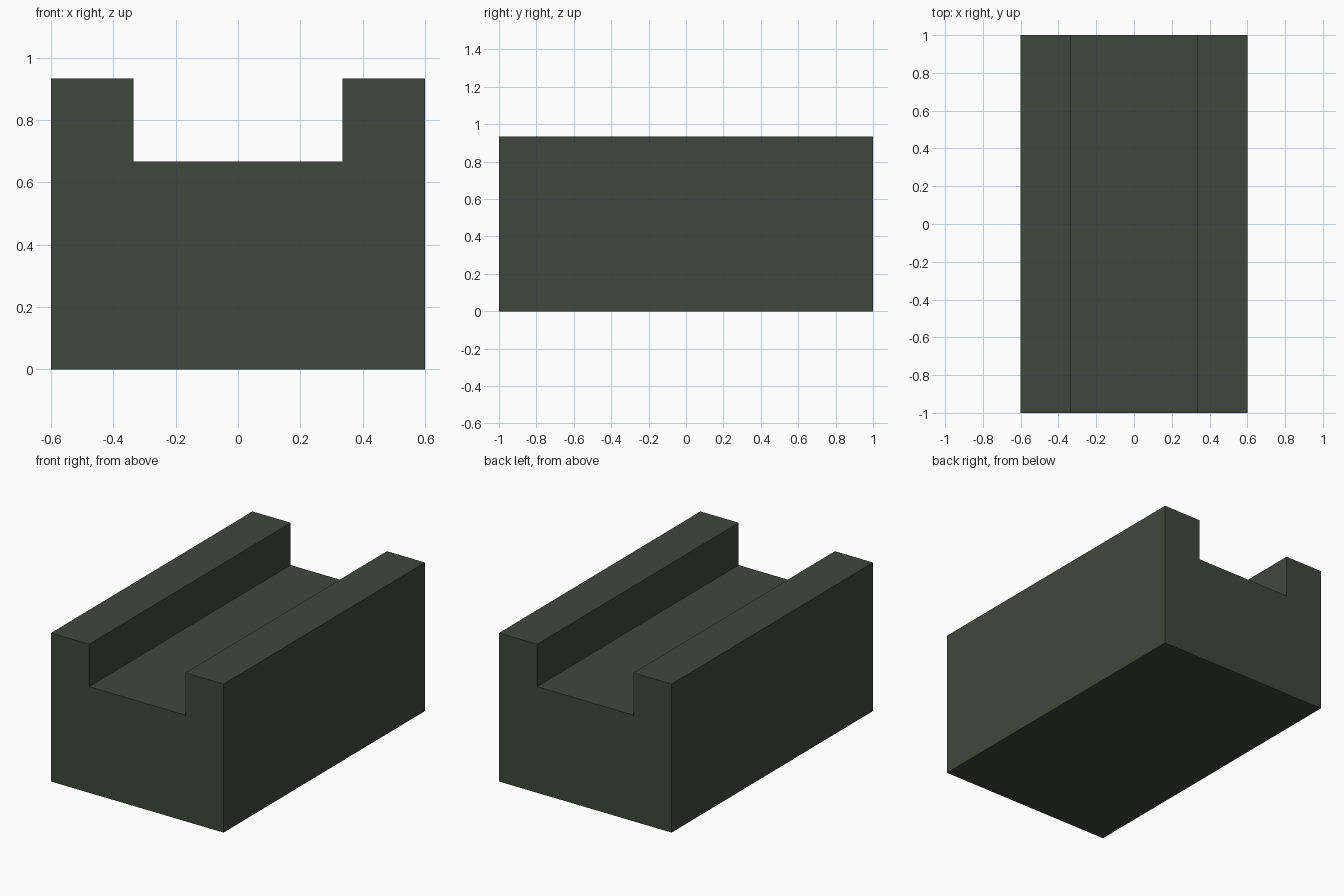
import bpy
import bmesh

if "Cube" in bpy.data.objects:
    bpy.data.objects.remove(bpy.data.objects["Cube"], do_unlink=True)

HALF_WIDTH, HALF_LENGTH, HEIGHT = 0.6, 1.0, 0.933
CHANNEL_HALF, CHANNEL_FLOOR = 0.335, 0.667

# Dark grey-green material
colour = (0.053, 0.062, 0.049, 1.0)
mat = bpy.data.materials.new("dark grey green")
mat.use_nodes = True
mat.diffuse_color = colour
mat.node_tree.nodes["Principled BSDF"].inputs["Base Color"].default_value = colour

# Right half of the U-shaped section, mirrored to close the outline
half = [(HALF_WIDTH, 0), (HALF_WIDTH, HEIGHT),
        (CHANNEL_HALF, HEIGHT), (CHANNEL_HALF, CHANNEL_FLOOR)]
profile = half + [(-x, z) for x, z in reversed(half)]

# Channel block: the section extruded from front to back
bm = bmesh.new()
front = bm.faces.new([bm.verts.new((x, -HALF_LENGTH, z)) for x, z in profile])
back = bmesh.ops.extrude_face_region(bm, geom=[front], use_keep_orig=True)
verts = [g for g in back["geom"] if isinstance(g, bmesh.types.BMVert)]
bmesh.ops.translate(bm, verts=verts, vec=(0, 2 * HALF_LENGTH, 0))
bmesh.ops.recalc_face_normals(bm, faces=bm.faces)

mesh = bpy.data.meshes.new("channel_block")
bm.to_mesh(mesh)
bm.free()
mesh.materials.append(mat)
block = bpy.data.objects.new("channel_block", mesh)
bpy.context.collection.objects.link(block)
